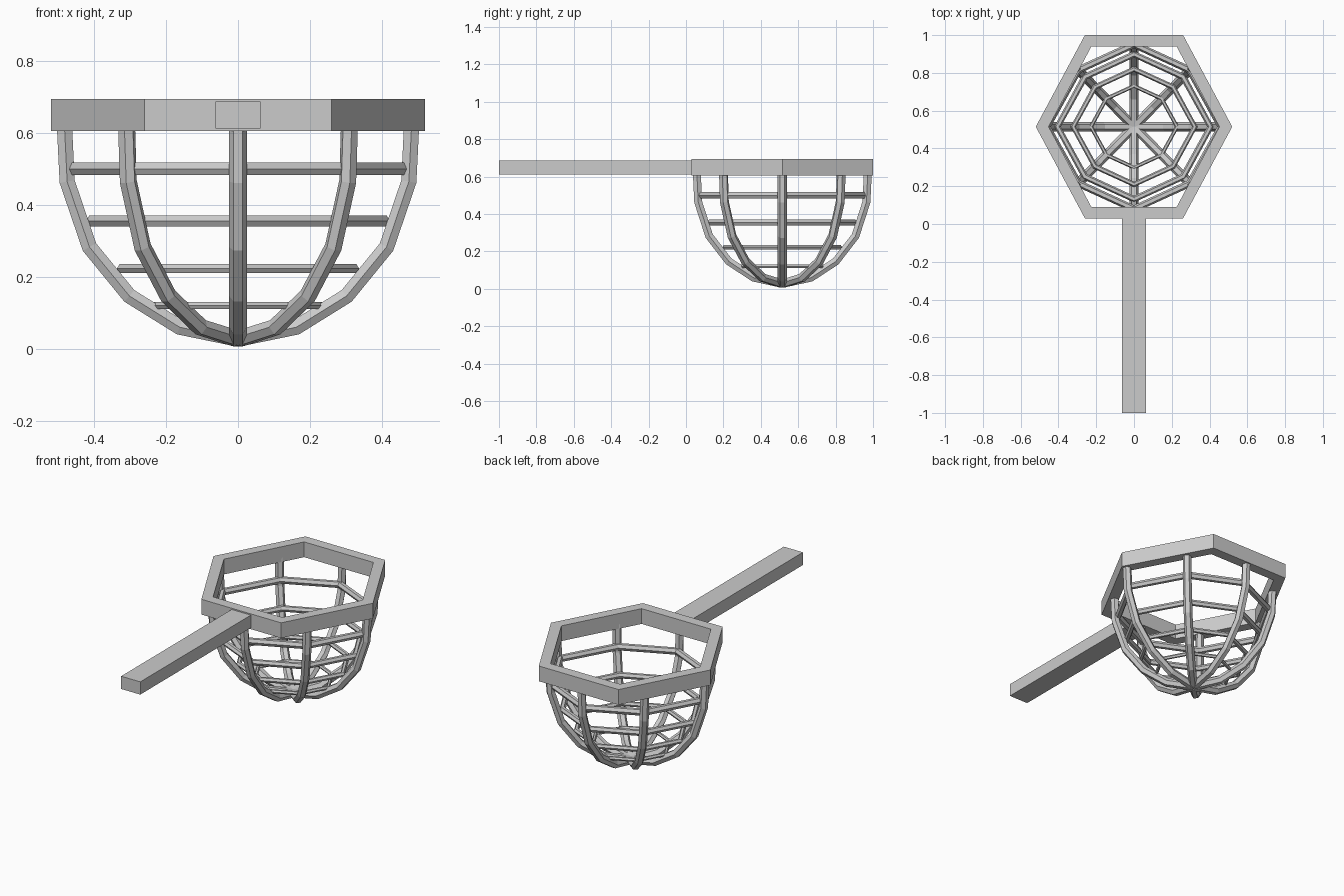
import bpy, bmesh, math

if "Cube" in bpy.data.objects:
    bpy.data.objects.remove(bpy.data.objects["Cube"])

CY = 0.515            # bowl centre in y
YS = 0.947            # bowl is slightly narrower in y
# plan positions of the eight ribs, in units of the rib radius
PLAN = [(1, 0), (.642, .652), (0, YS), (-.642, .652),
        (-1, 0), (-.642, -.652), (0, -YS), (.642, -.652)]


def mesh_object(name, bm):
    bmesh.ops.recalc_face_normals(bm, faces=bm.faces)
    me = bpy.data.meshes.new(name)
    bm.to_mesh(me)
    bm.free()
    ob = bpy.data.objects.new(name, me)
    bpy.context.collection.objects.link(ob)
    return ob


def tube(name, pts, radius, closed=False):
    """Flat-shaded six-sided bar along a polyline, converted to mesh."""
    cu = bpy.data.curves.new(name, 'CURVE')
    cu.dimensions = '3D'
    cu.bevel_depth = radius
    cu.bevel_resolution = 1
    cu.use_fill_caps = True
    sp = cu.splines.new('POLY')
    sp.points.add(len(pts) - 1)
    for p, co in zip(sp.points, pts):
        p.co = (*co, 1)
    sp.use_cyclic_u = closed
    sp.use_smooth = False
    ob = bpy.data.objects.new(name, cu)
    bpy.context.collection.objects.link(ob)
    bpy.ops.object.select_all(action='DESELECT')
    ob.select_set(True)
    bpy.context.view_layer.objects.active = ob
    bpy.ops.object.convert(target='MESH')
    return ob


# hexagonal rim
bm = bmesh.new()
loops = []
for rx, ry, z in [(.52, .485, .605), (.52, .485, .695), (.452, .424, .695), (.452, .424, .605)]:
    hexa = [(1, 0), (.5, 1), (-.5, 1), (-1, 0), (-.5, -1), (.5, -1)]
    loops.append([bm.verts.new((x * rx, CY + y * ry, z)) for x, y in hexa])
for a in range(4):
    lo, hi = loops[a], loops[(a + 1) % 4]
    for i in range(6):
        j = (i + 1) % 6
        bm.faces.new((lo[i], lo[j], hi[j], hi[i]))
mesh_object("rim", bm)

# handle
bm = bmesh.new()
bmesh.ops.create_cube(bm, size=1)
for v in bm.verts:
    v.co = (v.co.x * .125, v.co.y * 1.05 - .475, v.co.z * .075 + .65)
mesh_object("handle", bm)

# curved ribs from the rim to the bottom point
PROFILE = [(.483, .63), (.475, .465), (.413, .283), (.302, .147), (.162, .06), (0, .027)]
for k, (px, py) in enumerate(PLAN):
    tube(f"rib_{k + 1}", [(r * px, CY + r * py, z) for r, z in PROFILE], .0245)

# octagonal hoops
HOOPS = [(.46, .5, .02), (.405, .355, .0175), (.322, .223, .0145), (.228, .12, .011)]
for k, (r, z, t) in enumerate(HOOPS):
    tube(f"hoop_{k + 1}", [(r * px, CY + r * py, z) for px, py in PLAN], t, True)
